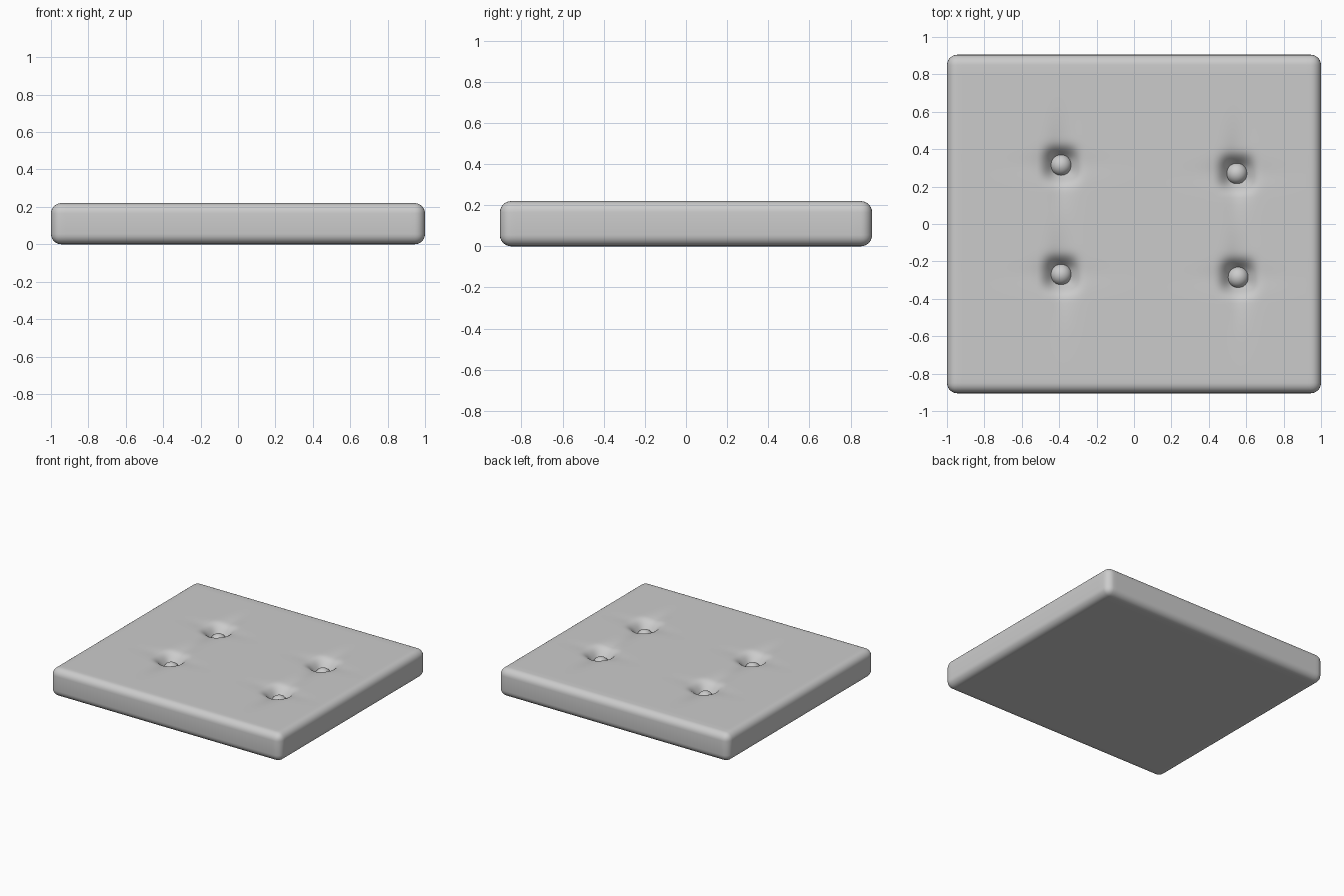
import bpy, bmesh, math
from mathutils import Vector

if "Cube" in bpy.data.objects:
    bpy.data.objects.remove(bpy.data.objects["Cube"])

HX, HY, H = 1.0, 0.905, 0.22
BUTTONS = [(-0.39, 0.315), (-0.39, -0.27), (0.55, 0.27), (0.557, -0.285)]


def dip(x, y):
    # tufting: a small pit at each button plus shallow pull creases
    d = 0.0
    for bx, by in BUTTONS:
        u, v = abs(x - bx), abs(y - by)
        m = (u ** 3 + v ** 3) ** (1 / 3)
        pit = 0.09 * math.exp(-(m / 0.075) ** 2.5)
        crease_y = 0.018 * math.exp(-(u / 0.06) ** 2 - (v / 0.2) ** 2)
        crease_x = 0.006 * math.exp(-(v / 0.06) ** 2 - (u / 0.2) ** 2)
        d += pit + crease_y + crease_x
    return d


def cuts(half, centres):
    # cut positions: coarse everywhere, fine around the buttons
    vals, t = [], -half + 0.08
    while t < half - 0.08:
        vals.append(t)
        t += 0.0125 if min(abs(t - c) for c in centres) < 0.16 else 0.04
    return vals


# cushion: rounded slab, cut into a grid and tufted on top
bm = bmesh.new()
bmesh.ops.create_cube(bm, size=1)
for v in bm.verts:
    v.co = Vector((v.co.x * 2 * HX, v.co.y * 2 * HY, (v.co.z + 0.5) * H))
bmesh.ops.bevel(bm, geom=bm.edges[:], offset=0.055, segments=6, profile=0.5, affect='EDGES')
for axis, half in ((0, HX), (1, HY)):
    n = Vector((1, 0, 0)) if axis == 0 else Vector((0, 1, 0))
    for c in cuts(half, [b[axis] for b in BUTTONS]):
        faces = [f for f in bm.faces if min(v.co[axis] for v in f.verts) < c < max(v.co[axis] for v in f.verts)]
        geom = set(faces)
        for f in faces:
            geom.update(f.edges)
            geom.update(f.verts)
        bmesh.ops.bisect_plane(bm, geom=list(geom), plane_co=n * c, plane_no=n)
for v in bm.verts:
    if v.co.z > H - 0.001:
        v.co.z -= dip(v.co.x, v.co.y)
me = bpy.data.meshes.new("cushion")
bm.to_mesh(me)
bm.free()
me.shade_smooth()
bpy.context.collection.objects.link(bpy.data.objects.new("cushion", me))

# buttons: small balls sunk into the pits
for i, (x, y) in enumerate(BUTTONS):
    bpy.ops.mesh.primitive_uv_sphere_add(segments=32, ring_count=16, radius=0.058, location=(x, y, 0.125))
    bpy.context.object.name = f"button_{i + 1}"
    bpy.ops.object.shade_smooth()
